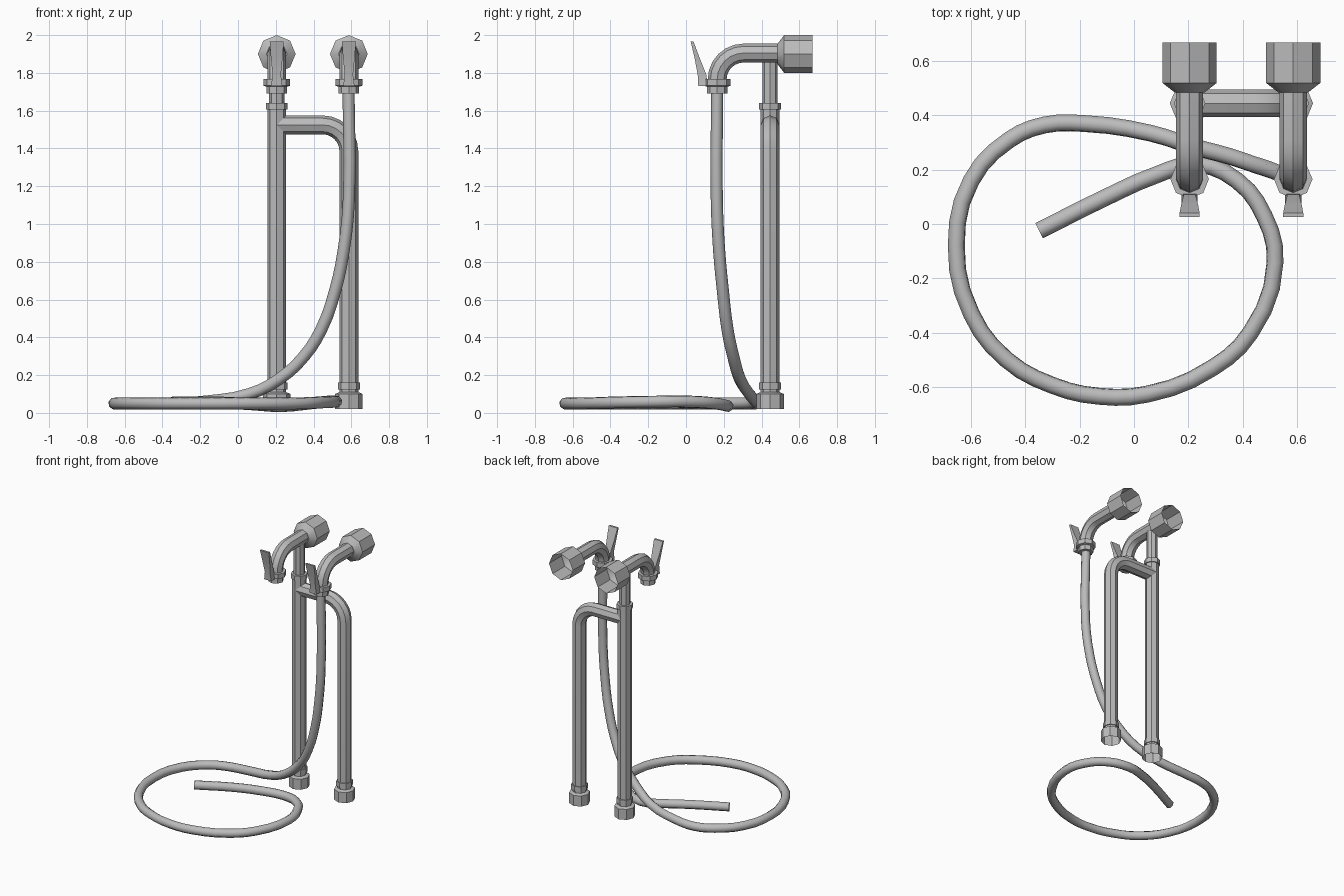
import bpy, bmesh, math
from mathutils import Vector

if "Cube" in bpy.data.objects:
    bpy.data.objects.remove(bpy.data.objects["Cube"], do_unlink=True)

metal = bpy.data.materials.new("grey_metal")
grey = (0.5, 0.5, 0.5, 1)
metal.use_nodes = True
metal.diffuse_color = grey
metal.node_tree.nodes["Principled BSDF"].inputs["Base Color"].default_value = grey

SIDES = 8
LEFT_X, RIGHT_X = 0.587, 0.205      # the two pipe positions
PIPE_Y, SPOUT_Y = 0.445, 0.165
ARM_Z, CROSS_Z = 1.905, 1.525


def finish(name, bm, angle=30):
    bmesh.ops.recalc_face_normals(bm, faces=bm.faces)
    mesh = bpy.data.meshes.new(name)
    bm.to_mesh(mesh)
    bm.free()
    mesh.materials.append(metal)
    obj = bpy.data.objects.new(name, mesh)
    bpy.context.collection.objects.link(obj)
    bpy.ops.object.select_all(action='DESELECT')
    obj.select_set(True)
    bpy.context.view_layer.objects.active = obj
    bpy.ops.object.shade_smooth_by_angle(angle=math.radians(angle))
    return obj


def skin(name, rings, caps=(True, True)):
    """Join successive rings of points into a closed-sided shell."""
    bm = bmesh.new()
    loops = [[bm.verts.new(p) for p in ring] for ring in rings]
    n = len(loops[0])
    for a, b in zip(loops, loops[1:]):
        for i in range(n):
            j = (i + 1) % n
            bm.faces.new((a[i], a[j], b[j], b[i]))
    for loop, cap in zip((loops[0], loops[-1]), caps):
        if cap:
            bm.faces.new(loop)
    return finish(name, bm)


def ring(center, radius, u, v):
    return [Vector(center) + radius * (math.cos(t) * u + math.sin(t) * v)
            for t in (2 * math.pi * i / SIDES for i in range(SIDES))]


X, Y, Z = Vector((1, 0, 0)), Vector((0, 1, 0)), Vector((0, 0, 1))


def turned(name, x, y, profile, caps=(True, True)):
    """Upright turned part from (height, radius) pairs."""
    skin(name, [ring((x, y, z), r, X, Y) for z, r in profile], caps)


def elbow(name, start, corner, end, bend, radius):
    """Pipe with one rounded right-angle corner."""
    start, corner, end = map(Vector, (start, corner, end))
    d1, d2 = (corner - start).normalized(), (end - corner).normalized()
    side = d1.cross(d2)
    rings = [ring(start, radius, d2, side)]
    center = corner - d1 * bend + d2 * bend
    for i in range(7):
        a = math.pi / 2 * i / 6
        out = d1 * math.sin(a) - d2 * math.cos(a)
        rings.append(ring(center + out * bend, radius, -out, side))
    rings.append(ring(end, radius, -d1, side))
    skin(name, rings)


# Upright pipes, with the left one bending across into the right one
turned("right_pipe", RIGHT_X, PIPE_Y, [(0.1, 0.05), (1.62, 0.05)])
turned("right_pipe_top", RIGHT_X, PIPE_Y, [(1.6, 0.04), (1.9, 0.04)])
turned("right_pipe_ring", RIGHT_X, PIPE_Y, [(1.605, 0.058), (1.64, 0.058)])
elbow("left_pipe", (RIGHT_X, PIPE_Y, CROSS_Z), (LEFT_X, PIPE_Y, CROSS_Z),
      (LEFT_X, PIPE_Y, 0.1), 0.14, 0.05)

for side, x in (("left", LEFT_X), ("right", RIGHT_X)):
    # Foot fittings, open underneath
    turned(side + "_foot_ring", x, PIPE_Y, [(0.125, 0.058), (0.162, 0.058)])
    turned(side + "_foot_socket", x, PIPE_Y,
           [(0.02, 0.073), (0.1, 0.073), (0.11, 0.05)], (False, True))

    # Tap arm, spout nut and wall socket open at the back
    elbow(side + "_tap_arm", (x, 0.49, ARM_Z), (x, SPOUT_Y, ARM_Z),
          (x, SPOUT_Y, 1.74), 0.14, 0.05)
    turned(side + "_spout_nut", x, SPOUT_Y,
           [(1.69, 0.054), (1.727, 0.054), (1.732, 0.071), (1.768, 0.071)])
    skin(side + "_wall_socket",
         [ring((x, y, ARM_Z - 0.005), r, X, Z)
          for y, r in ((0.485, 0.055), (0.52, 0.1), (0.67, 0.1))], (True, False))

    # Flared lever handle: front y, back y, height, half width
    lever = ((0.065, 0.115, 1.73, 0.03), (0.062, 0.108, 1.79, 0.022),
             (0.045, 0.072, 1.88, 0.031), (0.025, 0.04, 1.965, 0.037))
    skin(side + "_lever",
         [[(x - w, a, z), (x + w, a, z), (x + w, b, z), (x - w, b, z)]
          for a, b, z, w in lever])

# Hose hanging from the left tap and coiling once on the ground
path = [(.585, .165, 1.7), (.587, .163, 1.13), (.56, .175, .865),
        (.515, .195, .65), (.44, .22, .44), (.35, .25, .3), (.22, .285, .18),
        (.06, .335, .1), (-.18, .37, .06), (-.33, .365, .05),
        (-.46, .31, .05), (-.6, .16, .05), (-.655, -.08, .05),
        (-.6, -.33, .05), (-.47, -.5, .05), (-.3, -.595, .05),
        (-.13, -.635, .05), (.05, -.627, .05), (.29, -.53, .05),
        (.43, -.4, .055), (.52, -.14, .06), (.48, .03, .06),
        (.38, .16, .05), (.23, .22, .036), (.08, .18, .045),
        (-.1, .1, .055), (-.35, -.025, .055)]
curve = bpy.data.curves.new("hose", 'CURVE')
curve.dimensions = '3D'
curve.bevel_depth = 0.032
curve.bevel_resolution = 2
curve.resolution_u = 3
spline = curve.splines.new('BEZIER')
spline.bezier_points.add(len(path) - 1)
for point, co in zip(spline.bezier_points, path):
    point.co = co
    point.handle_left_type = point.handle_right_type = 'AUTO'
curve.materials.append(metal)
hose = bpy.data.objects.new("hose", curve)
bpy.context.collection.objects.link(hose)
bpy.ops.object.select_all(action='DESELECT')
hose.select_set(True)
bpy.context.view_layer.objects.active = hose
bpy.ops.object.convert(target='MESH')
bpy.ops.object.shade_smooth_by_angle(angle=math.radians(60))
